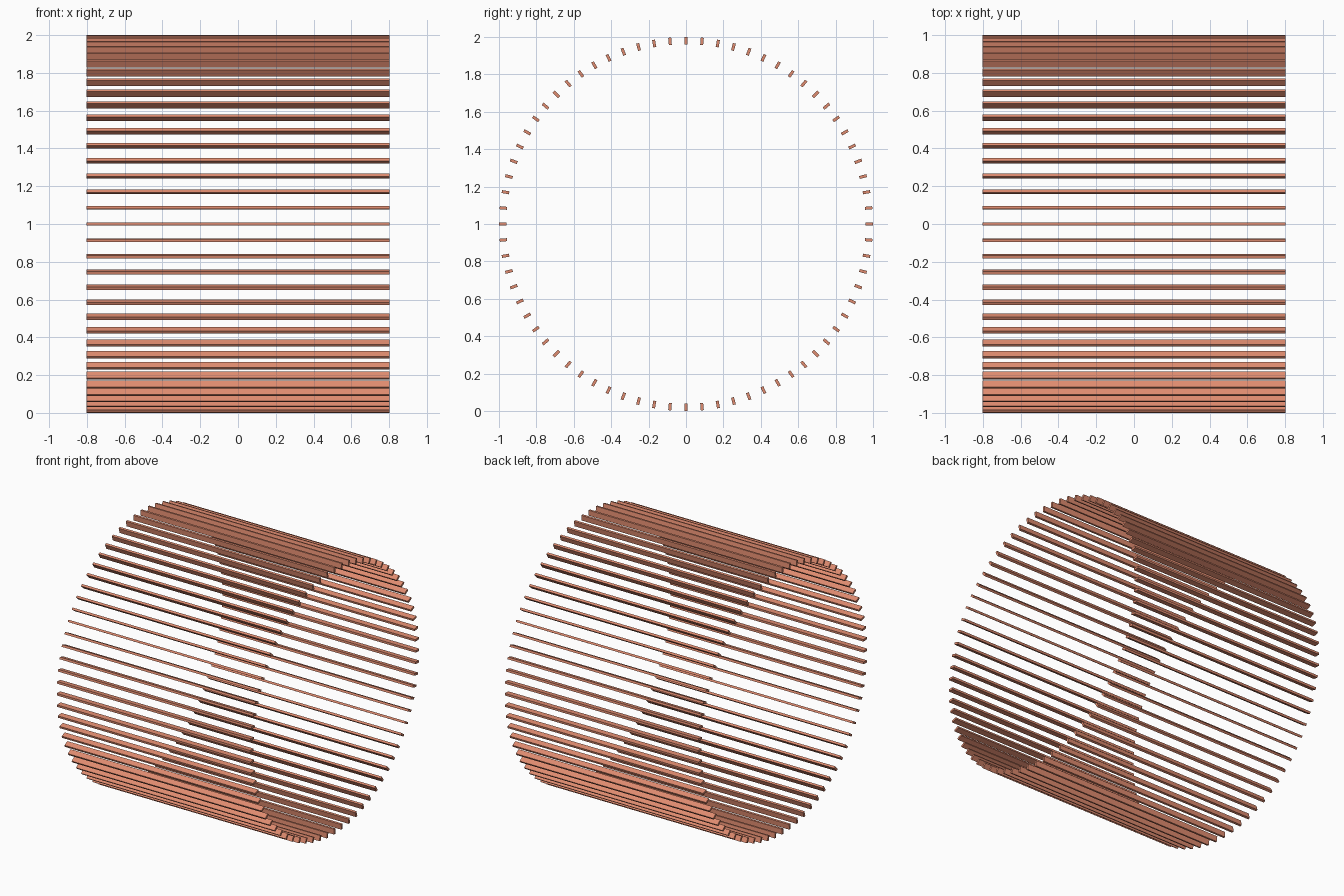
import bpy
import bmesh
import math
from mathutils import Matrix

if "Cube" in bpy.data.objects:
    bpy.data.objects.remove(bpy.data.objects["Cube"])

COUNT = 72          # slats around the ring
LENGTH = 1.603      # along x
OUTER, INNER = 1.0, 0.96
WIDTH = 0.016       # tangential thickness

copper = bpy.data.materials.new("copper")
copper.diffuse_color = (0.74, 0.26, 0.16, 1.0)
copper.use_nodes = True
copper.node_tree.nodes["Principled BSDF"].inputs["Base Color"].default_value = copper.diffuse_color

# Ring of slats lying parallel to the x axis
bm = bmesh.new()
size = Matrix.Diagonal((LENGTH, WIDTH, OUTER - INNER, 1.0))
offset = Matrix.Translation((0, 0, (OUTER + INNER) / 2))
for i in range(COUNT):
    turn = Matrix.Rotation(math.tau * i / COUNT, 4, 'X')
    bmesh.ops.create_cube(bm, size=1.0, matrix=turn @ offset @ size)

mesh = bpy.data.meshes.new("slat_ring")
bm.to_mesh(mesh)
bm.free()
mesh.materials.append(copper)
ring = bpy.data.objects.new("slat_ring", mesh)
ring.location.z = OUTER
bpy.context.collection.objects.link(ring)
